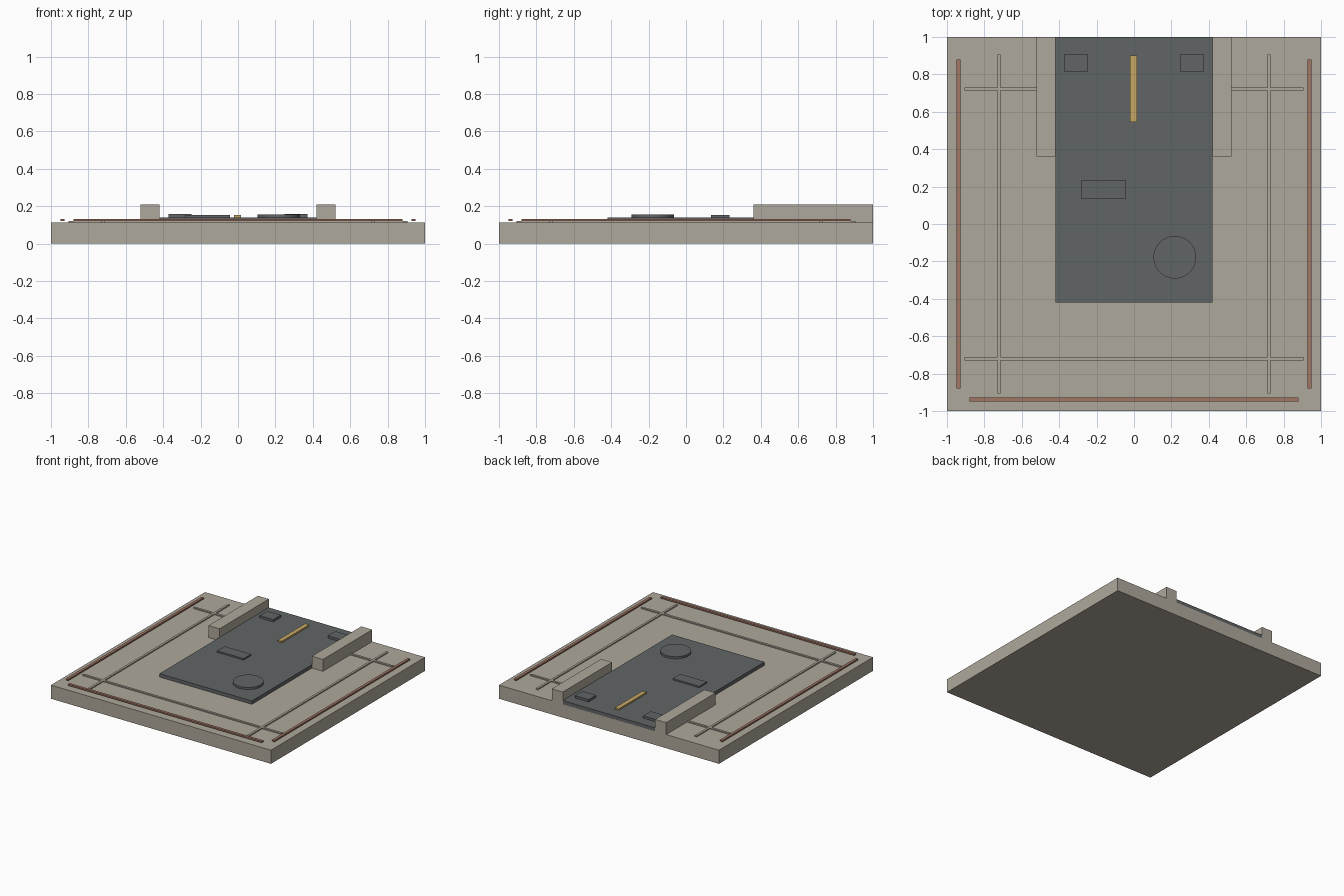
import bpy, bmesh
from mathutils import Matrix

if "Cube" in bpy.data.objects:
    bpy.data.objects.remove(bpy.data.objects["Cube"])


def colour(name, rgb):
    m = bpy.data.materials.new(name)
    m.diffuse_color = (*rgb, 1)
    m.use_nodes = True
    m.node_tree.nodes["Principled BSDF"].inputs["Base Color"].default_value = m.diffuse_color
    return m


STONE = colour("warm_stone", (0.43, 0.395, 0.33))
SLATE = colour("slate_grey", (0.12, 0.13, 0.132))
RUST = colour("rust_red", (0.36, 0.18, 0.13))
GOLD = colour("dull_gold", (0.58, 0.40, 0.13))


def finish(bm, name, mat):
    me = bpy.data.meshes.new(name)
    bm.to_mesh(me)
    bm.free()
    me.materials.append(mat)
    ob = bpy.data.objects.new(name, me)
    bpy.context.collection.objects.link(ob)
    return ob


def box(name, x, y, z, mat):
    """Box from (min, max) ranges on each axis."""
    bm = bmesh.new()
    size = [r[1] - r[0] for r in (x, y, z)]
    mid = [(r[0] + r[1]) / 2 for r in (x, y, z)]
    bmesh.ops.create_cube(bm, size=1, matrix=Matrix.Translation(mid) @ Matrix.Diagonal((*size, 1)))
    return finish(bm, name, mat)


def around(c, half):
    return (c - half, c + half)


TOP = 0.112      # top of the base slab
DECK = 0.14      # top of the dark panel

# Base slab and dark central panel
box("base_slab", (-1, 1), (-1, 1), (0, TOP), STONE)
box("dark_panel", (-0.42, 0.42), (-0.42, 1), (0.106, DECK), SLATE)

for s, side in ((-1, "left"), (1, "right")):
    # Low walls beside the panel
    box(side + "_wall", around(s * 0.47, 0.05), (0.36, 1), (TOP - 0.004, 0.21), STONE)
    # Thin raised seams running front to back
    box(side + "_seam", around(s * 0.722, 0.009), (-0.905, 0.905), (TOP - 0.002, 0.1215), STONE)
    # Red edge strips
    box(side + "_edge_strip", around(s * 0.938, 0.011), (-0.88, 0.88), (0.121, 0.133), RUST)
    # Small raised blocks on the panel
    box(side + "_block", around(s * 0.31, 0.062), (0.812, 0.91), (DECK - 0.002, 0.159), SLATE)

# Cross seams
for y, end in ((-0.72, "front"), (0.722, "back")):
    box(end + "_seam", (-0.905, 0.905), around(y, 0.009), (TOP - 0.002, 0.121), STONE)

# Front edge strip
box("front_edge_strip", (-0.88, 0.88), around(-0.938, 0.011), (0.121, 0.133), RUST)

# Panel fittings
box("plate", (-0.283, -0.043), (0.134, 0.232), (DECK - 0.002, 0.152), SLATE)
box("gold_bar", around(-0.003, 0.018), (0.545, 0.902), (DECK - 0.002, 0.153), GOLD)

# Round cover
bm = bmesh.new()
bmesh.ops.create_cone(bm, cap_ends=True, segments=48, radius1=0.114, radius2=0.114,
                      depth=0.02, matrix=Matrix.Translation((0.218, -0.178, 0.147)))
cover = finish(bm, "round_cover", SLATE)
for p in cover.data.polygons:
    p.use_smooth = abs(p.normal.z) < 0.5
for e in cover.data.edges:
    a, b = (cover.data.vertices[i].co.z for i in e.vertices)
    e.use_edge_sharp = abs(a - b) < 0.001
